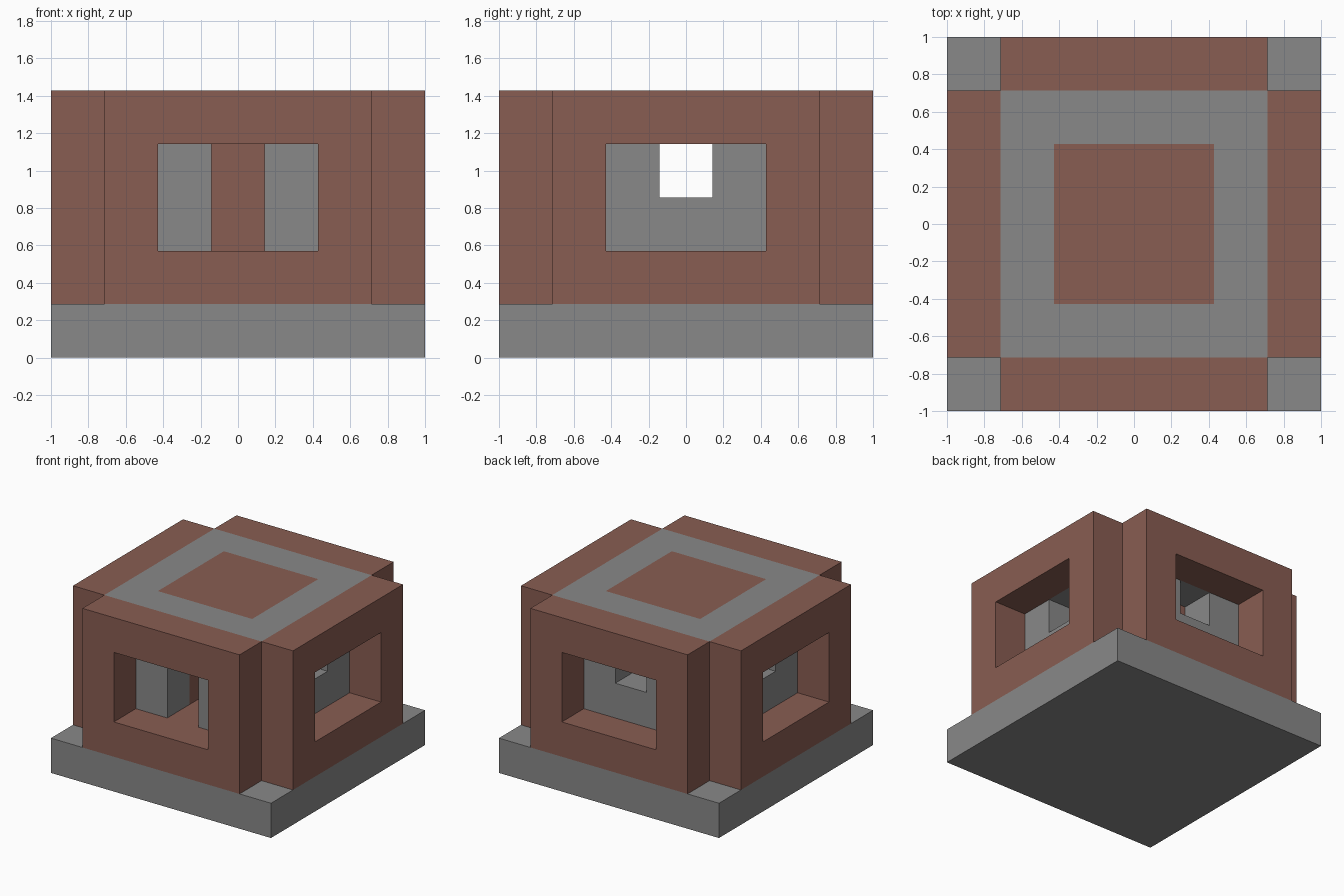
import bpy
import math
from mathutils import Matrix

if "Cube" in bpy.data.objects:
    bpy.data.objects.remove(bpy.data.objects["Cube"], do_unlink=True)

U = 1 / 7  # building module: 14 wide, 10 high


def material(name, rgb):
    m = bpy.data.materials.new(name)
    m.use_nodes = True
    m.diffuse_color = (*rgb, 1)
    bsdf = next(n for n in m.node_tree.nodes if n.type == 'BSDF_PRINCIPLED')
    bsdf.inputs["Base Color"].default_value = (*rgb, 1)
    return m


stone = material("stone grey", (0.25, 0.25, 0.25))
brick = material("brick brown", (0.25, 0.11, 0.085))


def box(name, x, y, z, mat):
    """Box from (low, high) module ranges on each axis."""
    bpy.ops.mesh.primitive_cube_add(size=1)
    ob = bpy.context.object
    ob.name = ob.data.name = name
    mid = [(a + b) / 2 * U for a, b in (x, y, z)]
    size = [(b - a) * U for a, b in (x, y, z)]
    ob.data.transform(Matrix.LocRotScale(mid, None, size))
    ob.data.materials.append(mat)
    return ob


def cut(ob, x, y, z):
    """Cut a box-shaped opening out of an object."""
    cutter = box("cutter", x, y, z, ob.data.materials[0])
    cutter.hide_render = True
    mod = ob.modifiers.new("opening", 'BOOLEAN')
    mod.operation = 'DIFFERENCE'
    mod.solver = 'EXACT'
    mod.object = cutter
    bpy.context.view_layer.objects.active = ob
    bpy.ops.object.modifier_apply(modifier=mod.name)
    bpy.data.objects.remove(cutter, do_unlink=True)


# Stone plinth and raised brick floor
box("plinth", (-7, 7), (-7, 7), (0, 2), stone)
box("raised_floor", (-5, 5), (-5, 5), (2, 4), brick)

# Four projecting brick walls, each with a wide window
for i, side in enumerate(("front", "left", "back", "right")):
    wall = box(side + "_wall", (-5, 5), (-7, -5), (2, 10), brick)
    cut(wall, (-3, 3), (-8, -4), (4, 8))
    wall.data.transform(Matrix.Rotation(i * math.pi / 2, 4, 'Z'))

# Inner stone ring around a brick core
ring = box("inner_stone_ring", (-5, 5), (-5, 5), (4, 10), stone)
cut(ring, (-3, 3), (-3, 3), (3, 11))
core = box("brick_core", (-3, 3), (-3, 3), (4, 10), brick)

# Crossing passages: high on the sides and back, down to the floor at the front
for part in (ring, core):
    cut(part, (-6, 6), (-1, 1), (6, 8))
    cut(part, (-1, 1), (-6, 3), (3, 8))
cut(ring, (-1, 1), (2, 6), (6, 8))
